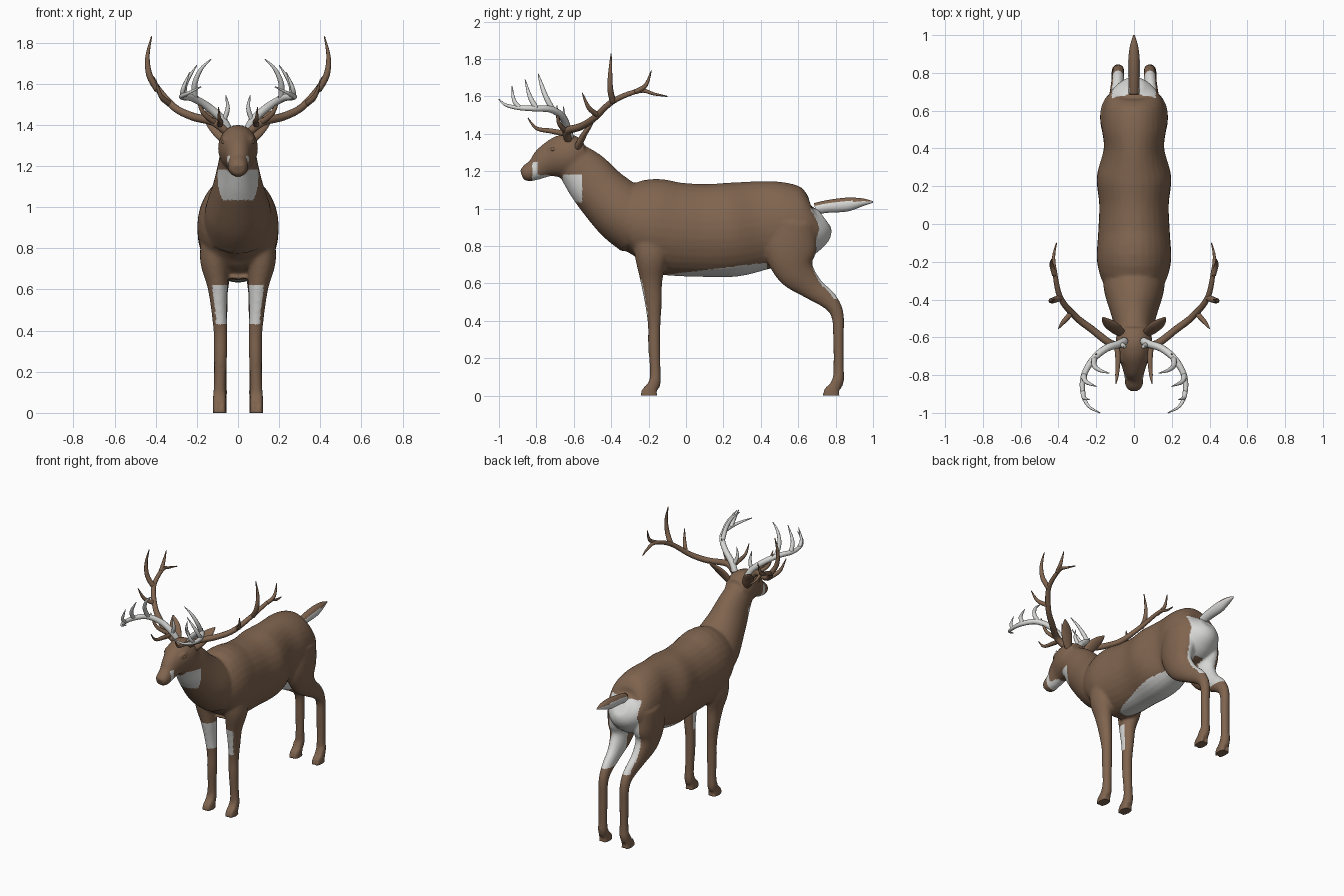
import bpy, bmesh, math
from mathutils import Vector


def material(name, rgb):
    m = bpy.data.materials.new(name)
    m.diffuse_color = (*rgb, 1)
    return m


BROWN = material("brown fur", (0.215, 0.128, 0.078))
WHITE = material("pale grey", (0.68, 0.68, 0.67))


def catmull(pts, steps):
    """Smooth path through stations (x, y, z, half width, half height)."""
    out = []
    p = [pts[0]] + list(pts) + [pts[-1]]
    for i in range(1, len(p) - 2):
        for k in range(steps):
            t = k / steps
            out.append([0.5 * (2 * b + (c - a) * t + (2 * a - 5 * b + 4 * c - d) * t * t
                               + (3 * b - a - 3 * c + d) * t ** 3)
                        for a, b, c, d in zip(*p[i - 1:i + 3])])
    return out + [list(pts[-1])]


def loft(bm, pts, side=1, n=24, steps=5):
    """Tube of elliptical rings along a smooth path; side=-1 mirrors it."""
    path = catmull([(q[0] * side, *q[1:]) for q in pts], steps)
    rings = []
    for i, q in enumerate(path):
        t = Vector(path[min(i + 1, len(path) - 1)][:3]) - Vector(path[max(i - 1, 0)][:3])
        t.normalize()
        s = (Vector((1, 0, 0)) - t * t.x).normalized()
        u = t.cross(s)
        c, a, b = Vector(q[:3]), max(q[3], 0.002), max(q[4], 0.002)
        rings.append([bm.verts.new(c + s * a * math.cos(2 * math.pi * k / n)
                                   + u * b * math.sin(2 * math.pi * k / n)) for k in range(n)])
    faces = [bm.faces.new((r0[k], r0[(k + 1) % n], r1[(k + 1) % n], r1[k]))
             for r0, r1 in zip(rings, rings[1:]) for k in range(n)]
    faces += [bm.faces.new(rings[0]), bm.faces.new(rings[-1])]
    bmesh.ops.recalc_face_normals(bm, faces=faces)


def make(name, bm, mats):
    me = bpy.data.meshes.new(name)
    bm.to_mesh(me)
    bm.free()
    for m in mats:
        me.materials.append(m)
    me.shade_smooth()
    ob = bpy.data.objects.new(name, me)
    bpy.context.collection.objects.link(ob)
    return ob


# --- body: trunk, neck, head and legs, fused into one skin ---
bm = bmesh.new()
trunk = [(-.365, .83, .06, .07), (-.31, .865, .155, .18), (-.20, .905, .196, .25),
         (-.05, .89, .19, .25), (.10, .883, .184, .248), (.25, .888, .197, .252),
         (.40, .91, .16, .238), (.52, .92, .172, .222), (.63, .915, .16, .188),
         (.70, .925, .12, .13), (.74, .95, .05, .06)]
neck = [(-.62, 1.27, .085, .10), (-.54, 1.19, .10, .13), (-.455, 1.09, .125, .145),
        (-.34, .98, .16, .165), (-.24, .90, .165, .165)]
head = [(-.54, 1.30, .07, .07), (-.60, 1.29, .095, .11), (-.67, 1.277, .092, .113),
        (-.745, 1.25, .066, .087), (-.80, 1.212, .051, .06), (-.85, 1.19, .047, .046),
        (-.878, 1.18, .03, .028)]
for part in (trunk, neck, head):
    loft(bm, [(0, *q) for q in part], n=32)
front_leg = [(.10, -.18, .90, .07, .11), (.115, -.185, .75, .07, .09), (.10, -.185, .62, .05, .06),
             (.092, -.175, .50, .038, .046), (.085, -.17, .38, .033, .034),
             (.085, -.17, .28, .032, .033), (.088, -.165, .15, .029, .029),
             (.09, -.165, .08, .032, .031), (.09, -.175, .05, .031, .034)]
hind_leg = [(.09, .57, .92, .09, .13), (.10, .56, .78, .078, .14), (.10, .585, .67, .062, .105),
            (.092, .67, .58, .042, .066), (.085, .765, .507, .034, .048),
            (.083, .81, .43, .031, .034), (.083, .815, .30, .03, .028),
            (.083, .816, .15, .029, .028), (.085, .815, .09, .032, .031), (.088, .80, .05, .03, .034)]
for side in (1, -1):
    for leg in (front_leg, hind_leg):
        loft(bm, leg, side)
        x, y, z = leg[-1][:3]
        for dx in (-.016, .016):  # split hoof
            loft(bm, [(x + dx, y + .005, .09, .015, .022), (x + dx, y - .005, .05, .017, .03),
                      (x + dx, y - .02, .02, .017, .045), (x + dx, y - .024, -.012, .018, .05)], side, n=12)
    # brow and eye bulge
    loft(bm, [(.055, -.735, 1.325, .012, .008), (.062, -.705, 1.33, .02, .016),
              (.066, -.665, 1.34, .014, .01)], side, n=12)
    # nostril bump
    loft(bm, [(.02, -.83, 1.215, .016, .016), (.022, -.86, 1.205, .018, .018),
              (.02, -.875, 1.195, .01, .01)], side, n=12)
rough = make("body_rough", bm, [])
mod = rough.modifiers.new("skin", 'REMESH')
mod.mode = 'VOXEL'
mod.voxel_size = 0.0095
mod = rough.modifiers.new("soften", 'SMOOTH')
mod.factor = 0.5
mod.iterations = 5
dg = bpy.context.evaluated_depsgraph_get()
skin = bpy.data.meshes.new_from_object(rough.evaluated_get(dg))
bpy.data.objects.remove(rough)
bm = bmesh.new()
bm.from_mesh(skin)
for v in bm.verts:
    v.co.z = max(v.co.z, 0.0)
bm.normal_update()


def is_white(c, n):
    s = 1 if c.x > 0 else -1
    inward = -n.x * s
    if c.y < -.7:  # muzzle band and chin
        return (abs(c.y + .808) < .012 and c.z < 1.25) or (c.z < 1.18 and c.y > -.82 and c.y < -.73)
    if c.y < -.555:  # throat patch
        return 1.035 < c.z < 1.18 and c.y > -.66
    if c.y < -.1 and .43 < c.z < .62:  # front of the forelegs
        return .6 * inward - .8 * n.y > .3
    if -.1 < c.y < .43 and c.z < .66 + .12 * c.y and c.z > .6:  # belly
        return n.z < 0
    if c.y > .6 and .52 < c.z < 1.0:  # rump and inner hind legs
        return (n.y > .45 and abs(c.x) < .115) or (c.z < .75 and inward > .3)
    return False


for f in bm.faces:
    f.material_index = int(is_white(f.calc_center_median(), f.normal))
make("body", bm, [BROWN, WHITE])

# --- tail: brown above, pale below ---
bm = bmesh.new()
loft(bm, [(0, .69, 1.0, .028, .03), (0, .76, 1.012, .03, .034), (0, .86, 1.022, .031, .037),
          (0, .94, 1.034, .022, .022), (0, 1.0, 1.036, .004, .004)])
for f in bm.faces:
    f.material_index = int(f.normal.z < .35)
make("tail", bm, [BROWN, WHITE])

# --- ears, eyes and the two pairs of antlers ---
ear = [(.06, -.585, 1.32, .02, .018), (.085, -.565, 1.36, .034, .018), (.115, -.54, 1.405, .038, .015),
       (.145, -.515, 1.44, .026, .010), (.165, -.495, 1.468, .004, .004)]


def tube(r, *pts):
    """Tapering round stations from plain points."""
    m = len(pts) - 1
    return [(*p, r * (1 - .85 * (i / m) ** 2), r * (1 - .85 * (i / m) ** 2)) for i, p in enumerate(pts)]


brown_antler = [
    tube(.021, (.06, -.63, 1.37), (.12, -.635, 1.415), (.22, -.56, 1.44), (.31, -.49, 1.485),
         (.39, -.39, 1.575), (.42, -.25, 1.63), (.425, -.17, 1.613), (.41, -.10, 1.60)),
    tube(.015, (.33, -.47, 1.50), (.375, -.52, 1.54), (.40, -.555, 1.62)),
    tube(.017, (.39, -.39, 1.57), (.43, -.405, 1.64), (.44, -.405, 1.73), (.42, -.40, 1.83)),
    tube(.014, (.42, -.27, 1.625), (.437, -.215, 1.66), (.435, -.185, 1.74)),
    tube(.015, (.09, -.64, 1.40), (.085, -.72, 1.415), (.09, -.80, 1.43), (.095, -.845, 1.485)),
    tube(.014, (.11, -.64, 1.41), (.17, -.68, 1.46), (.205, -.69, 1.55)),
]
white_antler = [
    tube(.021, (.05, -.62, 1.38), (.08, -.635, 1.43), (.15, -.66, 1.49), (.22, -.72, 1.53),
         (.268, -.81, 1.535), (.27, -.90, 1.54), (.24, -.965, 1.555), (.18, -1.0, 1.585)),
    tube(.015, (.21, -.71, 1.525), (.21, -.75, 1.60), (.18, -.775, 1.67), (.13, -.79, 1.72)),
    tube(.015, (.265, -.80, 1.535), (.255, -.835, 1.60), (.20, -.86, 1.69)),
    tube(.013, (.27, -.89, 1.54), (.265, -.92, 1.58), (.235, -.93, 1.655)),
    tube(.013, (.07, -.635, 1.42), (.05, -.65, 1.48), (.06, -.655, 1.545)),
]
for side, word in ((1, "left"), (-1, "right")):
    bm = bmesh.new()
    loft(bm, ear, side)
    make("ear_" + word, bm, [BROWN])
    bm = bmesh.new()
    loft(bm, [(.066, -.728, 1.312, .003, .003), (.069, -.71, 1.318, .013, .012),
              (.073, -.685, 1.322, .003, .003)], side, n=12)
    make("eye_" + word, bm, [BROWN])
    for name, antler, mat in (("swept_back_antler_", brown_antler, BROWN),
                              ("forward_antler_", white_antler, WHITE)):
        bm = bmesh.new()
        for t in antler:
            loft(bm, t, side, n=12)
        make(name + word, bm, [mat])
